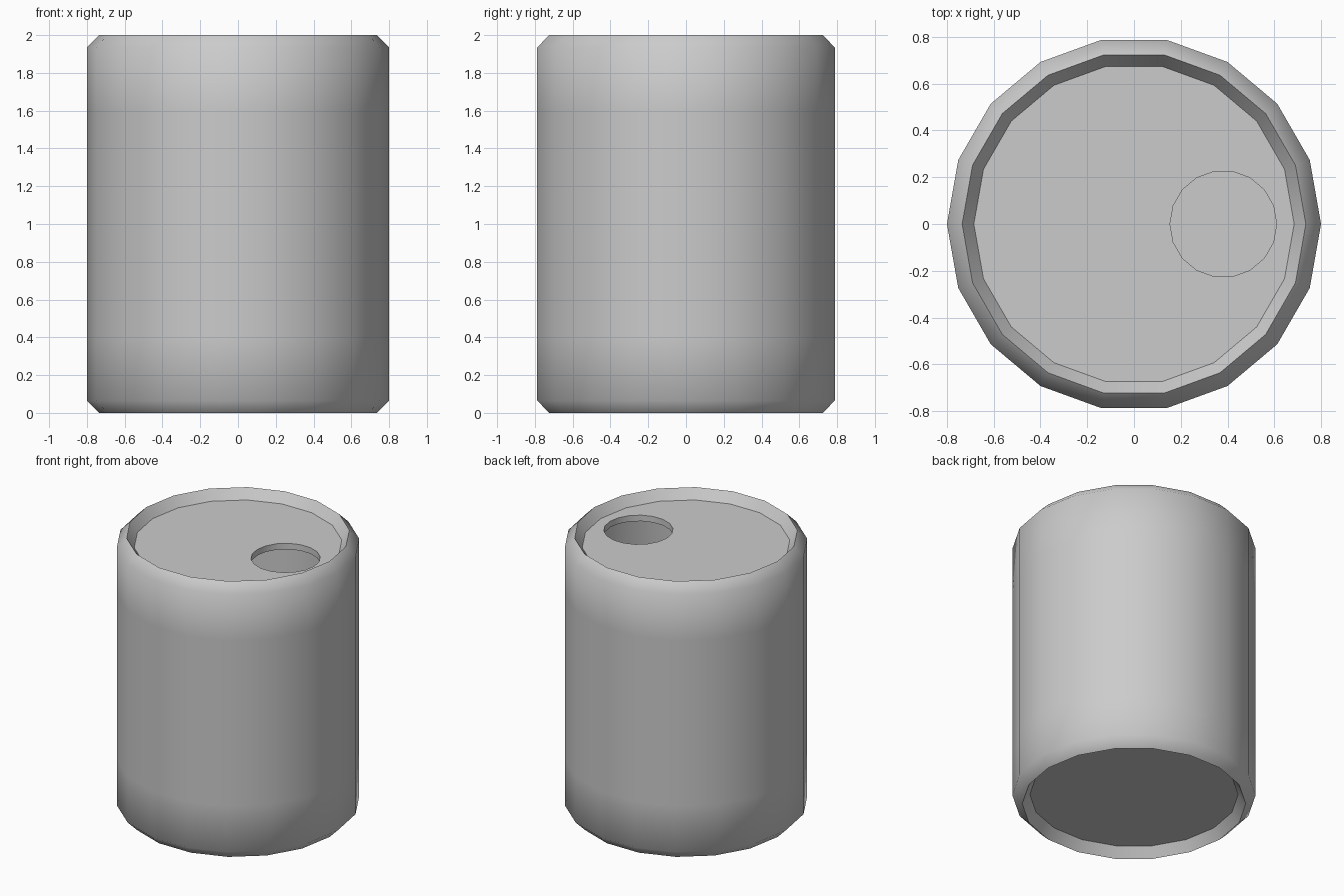
import bpy, bmesh, math

if "Cube" in bpy.data.objects:
    bpy.data.objects.remove(bpy.data.objects["Cube"])

SIDES = 18


def lathe(name, profile):
    """Revolve (radius, z) points into a closed faceted solid."""
    bm = bmesh.new()
    rings = []
    for r, z in profile:
        rings.append([bm.verts.new((r * math.cos(i * math.tau / SIDES),
                                    r * math.sin(i * math.tau / SIDES), z))
                      for i in range(SIDES)])
    for a, b in zip(rings, rings[1:]):
        for i in range(SIDES):
            j = (i + 1) % SIDES
            bm.faces.new((a[i], a[j], b[j], b[i]))
    bm.faces.new(rings[0][::-1])
    bm.faces.new(rings[-1])
    bmesh.ops.recalc_face_normals(bm, faces=bm.faces)
    mesh = bpy.data.meshes.new(name)
    bm.to_mesh(mesh)
    bm.free()
    obj = bpy.data.objects.new(name, mesh)
    bpy.context.collection.objects.link(obj)
    return obj


# Can body: recessed base, chamfered ends, recessed lid
can = lathe("can_body", [
    (0.685, 0.07), (0.735, 0.0), (0.8, 0.065), (0.8, 0.4),
    (0.8, 1.6), (0.8, 1.935), (0.735, 2.0), (0.685, 1.93)])

# Cutter for the drinking hole in the lid
cutter = lathe("hole_cutter", [(0.228, 1.7), (0.228, 2.1)])
cutter.location.x = 0.382
cutter.hide_render = True

# Hollow shell, then open the hole
shell = can.modifiers.new("shell", 'SOLIDIFY')
shell.thickness = 0.045
shell.offset = -1
shell.use_even_offset = True
hole = can.modifiers.new("hole", 'BOOLEAN')
hole.operation = 'DIFFERENCE'
hole.solver = 'EXACT'
hole.object = cutter

bpy.context.view_layer.objects.active = can
can.select_set(True)
for mod in (shell.name, hole.name):
    bpy.ops.object.modifier_apply(modifier=mod)
bpy.data.objects.remove(cutter)

# Smooth sides and chamfers, crisp rims
bpy.ops.object.shade_smooth_by_angle(angle=math.radians(50))
